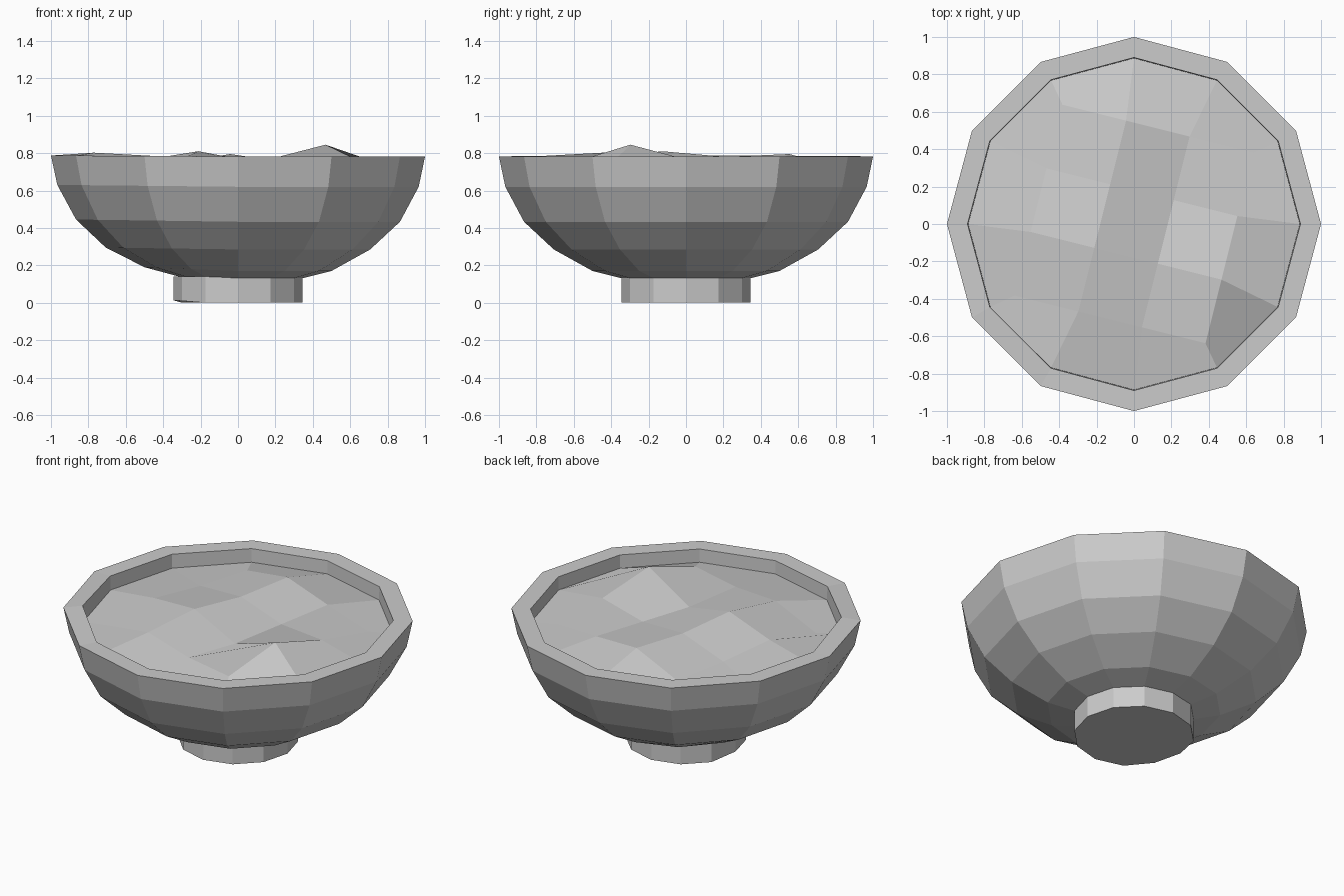
import bpy, math

if "Cube" in bpy.data.objects:
    bpy.data.objects.remove(bpy.data.objects["Cube"])

N = 12


def make(name, verts, faces):
    me = bpy.data.meshes.new(name)
    me.from_pydata(verts, [], faces)
    me.update()
    ob = bpy.data.objects.new(name, me)
    bpy.context.collection.objects.link(ob)
    return ob


def lathe(name, profile, lift=None, cap_bottom=False):
    """Spin (radius, z, left-side lift) points into a 12-sided shell."""
    lift = lift or {}
    verts = []
    for r, z, sag in profile:
        for k in range(N):
            a = k * math.tau / N
            verts.append((r * math.cos(a), r * math.sin(a), z + sag * max(0, -math.cos(a))))
    for (ring, k), dz in lift.items():
        x, y, z = verts[ring * N + k]
        verts[ring * N + k] = (x, y, z + dz)
    faces = []
    for i in range(len(profile) - 1):
        for k in range(N):
            m = (k + 1) % N
            faces.append((i * N + k, i * N + m, (i + 1) * N + m, (i + 1) * N + k))
    if cap_bottom:
        faces.append(tuple(reversed(range(N))))
    return make(name, verts, faces)


# Bowl: outer curve, flat rim and inner wall, slightly uneven on the left
bowl = [(0.26, 0.11, 0.015), (0.5, 0.17, 0.02), (0.707, 0.285, 0.01), (0.866, 0.433, 0.012),
        (0.966, 0.62, 0.01), (1.0, 0.782, 0.005), (0.89, 0.782, 0.005), (0.885, 0.60, 0)]
lathe("bowl", bowl, {(6, 7): 0.016}, cap_bottom=True)

# Foot: short straight ring with closed underside
lathe("foot", [(0.345, 0, 0), (0.345, 0.14, 0)], {(0, 6): 0.013, (0, 7): 0.01}, cap_bottom=True)

# Contents: turned 4 x 4 grid of lumps, joined to the 12 corners of the wall
heights = [[0.69, 0.77, 0.735, 0.74],
           [0.755, 0.81, 0.715, 0.845],
           [0.725, 0.78, 0.73, 0.755],
           [0.715, 0.795, 0.745, 0.70]]
verts = []
for j in range(4):
    for i in range(4):
        u, v = i - 1.5, j - 1.5
        verts.append((0.34 * u + 0.085 * v, -0.085 * u + 0.34 * v, heights[j][i]))
faces = [(j * 4 + i, j * 4 + i + 1, j * 4 + i + 5, j * 4 + i + 4)
         for j in range(3) for i in range(3)]
border = [0, 1, 2, 3, 7, 11, 15, 14, 13, 12, 8, 4]   # counter-clockwise, from lower left
for k in range(N):
    a = math.radians(210 + 30 * k)
    verts.append((0.887 * math.cos(a), 0.887 * math.sin(a), 0.70))
for k in range(N):
    m = (k + 1) % N
    faces.append((border[k], 16 + k, 16 + m, border[m]))
make("contents", verts, faces)
